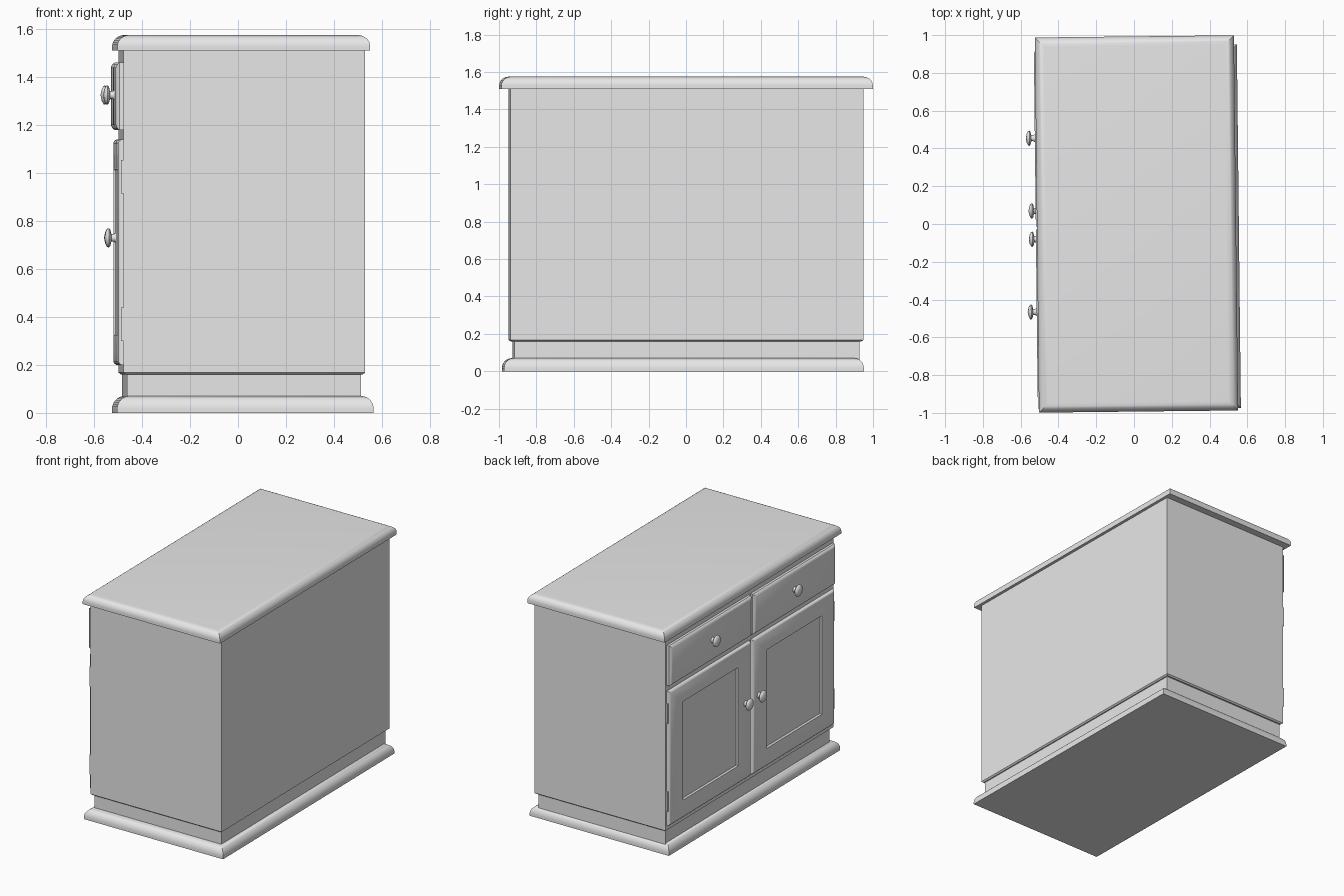
import bpy, bmesh, math
from mathutils import Matrix, Vector

cube = bpy.data.objects.get("Cube")
if cube:
    bpy.data.objects.remove(cube, do_unlink=True)

TURN = 0.011  # the whole cabinet stands very slightly turned

paint = bpy.data.materials.new("plain_grey")
paint.use_nodes = True
GREY = (0.8, 0.8, 0.8, 1)
paint.diffuse_color = GREY
paint.node_tree.nodes["Principled BSDF"].inputs["Base Color"].default_value = GREY


def finish(name, bm, angle=35):
    bmesh.ops.recalc_face_normals(bm, faces=bm.faces)
    mesh = bpy.data.meshes.new(name)
    bm.to_mesh(mesh)
    bm.free()
    mesh.materials.append(paint)
    mesh.shade_smooth()
    mesh.set_sharp_from_angle(angle=math.radians(angle))
    obj = bpy.data.objects.new(name, mesh)
    obj.rotation_euler.z = TURN
    bpy.context.collection.objects.link(obj)
    return obj


def stack(name, centre, half, profile, facing_front=False):
    """Rectangular rings (inset u, inset v, level) joined into a closed solid."""
    bm = bmesh.new()
    rings = []
    for iu, iv, level in profile:
        ring = []
        for su, sv in ((-1, -1), (1, -1), (1, 1), (-1, 1)):
            u = centre[0] + su * (half[0] - iu)
            v = centre[1] + sv * (half[1] - iv)
            ring.append(bm.verts.new((level, u, v) if facing_front else (u, v, level)))
        rings.append(ring)
    for a, b in zip(rings, rings[1:]):
        for i in range(4):
            j = (i + 1) % 4
            bm.faces.new((a[i], a[j], b[j], b[i]))
    bm.faces.new(rings[0])
    bm.faces.new(rings[-1])
    return finish(name, bm)


def moulding(name, centre, half, bottom, top, lip, run):
    """Slab with a quarter-round upper edge."""
    profile = [(0, 0, bottom), (0, 0, bottom + lip)]
    for k in range(1, 9):
        a = k / 8 * math.pi / 2
        inset = run * (1 - math.cos(a))
        profile.append((inset, inset, bottom + lip + (top - bottom - lip) * math.sin(a)))
    return stack(name, centre, half, profile)


def knob(name, y, z, front, length, radius):
    """Turned knob, spun around the x axis."""
    shape = [(0, 0.55), (0.2, 0.4), (0.42, 0.4), (0.5, 0.85), (0.62, 1),
             (0.75, 0.95), (0.9, 0.6), (1, 0)]
    bm = bmesh.new()
    verts = [bm.verts.new((front - t * length, y, z + r * radius)) for t, r in shape]
    edges = [bm.edges.new(pair) for pair in zip(verts, verts[1:])]
    bmesh.ops.spin(bm, geom=verts + edges, cent=Vector((front, y, z)), axis=(1, 0, 0),
                   angle=math.tau, steps=24, use_duplicate=False)
    bmesh.ops.remove_doubles(bm, verts=bm.verts, dist=0.0005)
    return finish(name, bm, 60)


def block(name, centre, size):
    bm = bmesh.new()
    bmesh.ops.create_cube(bm, size=1, matrix=Matrix.Translation(centre) @ Matrix.Diagonal((*size, 1)))
    return finish(name, bm)


# Carcass: foot moulding, plinth, body and worktop
moulding("foot_moulding", (0.02, -0.017), (0.535, 0.962), 0, 0.07, 0.015, 0.05)
stack("plinth", (0.015, 0), (0.488, 0.923), [(0, 0, 0.06), (0, 0, 0.17)])
stack("body", (0.016, 0), (0.504, 0.943),
      [(0.01, 0.01, 0.16), (0, 0, 0.168), (0, 0, 1.515)])
moulding("worktop", (0.013, 0), (0.527, 0.993), 1.51, 1.575, 0.018, 0.05)

# Drawers, doors, knobs and hinges, repeated on both halves of the front
for side, label in ((1, "left"), (-1, "right")):
    mid = side * 0.47
    stack(label + "_drawer", (mid, 1.32), (0.46, 0.14),
          [(0, 0, -0.47), (0, 0, -0.505), (0.006, 0.006, -0.513), (0.02, 0.02, -0.52)], True)
    stack(label + "_door", (mid, 0.67), (0.46, 0.47),
          [(0, 0, -0.47), (0, 0, -0.497), (0.005, 0.005, -0.505), (0.014, 0.014, -0.51),
           (0.15, 0.125, -0.51), (0.158, 0.133, -0.5)], True)
    knob(label + "_drawer_knob", side * 0.46, 1.325, -0.518, 0.05, 0.04)
    knob(label + "_door_knob", side * 0.075, 0.73, -0.508, 0.05, 0.04)
    for z, level in ((0.37, "lower"), (0.985, "upper")):
        block(f"{label}_{level}_hinge", (-0.491, side * 0.932, z), (0.016, 0.014, 0.14))
